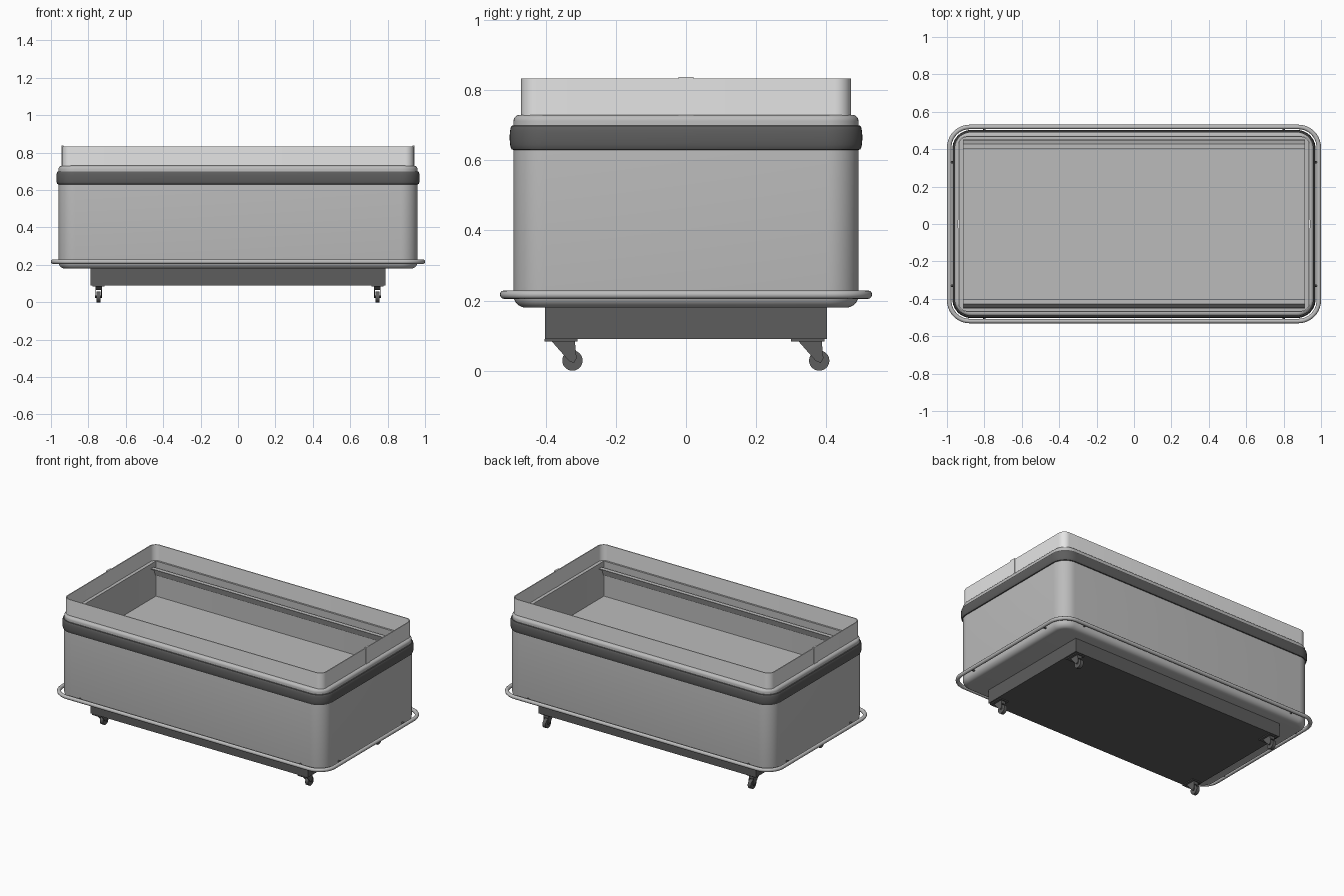
import bpy, bmesh, math
from mathutils import Matrix

if "Cube" in bpy.data.objects:
    bpy.data.objects.remove(bpy.data.objects["Cube"])


def material(name, r, g, b):
    m = bpy.data.materials.new(name)
    m.diffuse_color = (r, g, b, 1)
    m.use_nodes = True
    m.node_tree.nodes["Principled BSDF"].inputs["Base Color"].default_value = m.diffuse_color
    return m


BODY = material("body_grey", 0.50, 0.50, 0.50)
GLASS = material("pale_panel", 0.78, 0.78, 0.78)
DARK = material("dark_grey", 0.11, 0.11, 0.11)


def finish(name, bm, mat, smooth=True):
    bmesh.ops.recalc_face_normals(bm, faces=bm.faces)
    me = bpy.data.meshes.new(name)
    bm.to_mesh(me)
    bm.free()
    ob = bpy.data.objects.new(name, me)
    bpy.context.collection.objects.link(ob)
    me.materials.append(mat)
    if smooth:
        bpy.ops.object.select_all(action='DESELECT')
        ob.select_set(True)
        bpy.context.view_layer.objects.active = ob
        bpy.ops.object.shade_smooth_by_angle(angle=math.radians(35))
    return ob


def ring(bm, hx, hy, r, z, n=10):
    """Rounded rectangle of vertices at height z."""
    out = []
    for q, (sx, sy) in enumerate(((1, 1), (-1, 1), (-1, -1), (1, -1))):
        for i in range(n + 1):
            a = math.pi / 2 * (q + i / n)
            out.append(bm.verts.new((sx * (hx - r) + r * math.cos(a),
                                     sy * (hy - r) + r * math.sin(a), z)))
    return out


def loft(name, rings, mat, loop=False):
    """Skin rounded rectangles (hx, hy, r, z); closed loop or capped ends."""
    bm = bmesh.new()
    rs = [ring(bm, *p) for p in rings]
    for a, b in zip(rs, rs[1:] + (rs[:1] if loop else [])):
        for i in range(len(a)):
            j = (i + 1) % len(a)
            bm.faces.new((a[i], a[j], b[j], b[i]))
    if not loop:
        bm.faces.new(rs[0])
        bm.faces.new(rs[-1])
    return finish(name, bm, mat)


def box(name, x0, x1, y0, y1, z0, z1, mat):
    bm = bmesh.new()
    bmesh.ops.create_cube(bm, size=1, matrix=Matrix.Translation(
        ((x0 + x1) / 2, (y0 + y1) / 2, (z0 + z1) / 2))
        @ Matrix.Diagonal((x1 - x0, y1 - y0, z1 - z0, 1)))
    return finish(name, bm, mat, False)


def rod(name, centre, axis, r, length, mat, seg=12):
    bm = bmesh.new()
    rot = Matrix.Rotation(math.pi / 2, 4, 'Y' if axis == 'X' else 'X')
    bmesh.ops.create_cone(bm, cap_ends=True, segments=seg, radius1=r, radius2=r,
                          depth=length, matrix=Matrix.Translation(centre) @ rot)
    return finish(name, bm, mat)


def prism(name, profile, x0, x1, mat):
    """Extrude a (y, z) outline along x."""
    bm = bmesh.new()
    f = bm.faces.new([bm.verts.new((x0, y, z)) for y, z in profile])
    g = bmesh.ops.extrude_face_region(bm, geom=[f])['geom']
    bmesh.ops.translate(bm, vec=(x1 - x0, 0, 0),
                        verts=[v for v in g if isinstance(v, bmesh.types.BMVert)])
    return finish(name, bm, mat, False)


# Tub: rounded outer shell, rim, and recessed interior
X, Y, R = 0.96, 0.492, 0.09
prof = []
for i in range(7):
    a = math.pi / 2 * i / 6
    prof.append((0.035 * (1 - math.sin(a)), 0.18 + 0.035 * (1 - math.cos(a))))
for i in range(7):
    a = math.pi / 2 * i / 6
    prof.append((0.018 * (1 - math.cos(a)), 0.712 + 0.018 * math.sin(a)))
rings = [(X - d, Y - d, R - d, z) for d, z in prof]
rings += [(0.912, 0.452, 0.004, 0.73), (0.912, 0.452, 0.004, 0.50)]
loft("tub", rings, BODY)

# Dark bumper band around the top
pts = [(-0.008, 0.63)]
pts += [(0.011 * math.sin(math.pi * i / 10) ** 0.6, 0.665 - 0.035 * math.cos(math.pi * i / 10))
        for i in range(11)]
pts += [(-0.008, 0.70)]
loft("bumper_band", [(X + d, Y + d, R + d, z) for d, z in pts], DARK, True)

# Thin upright panels above the rim
loft("upper_panels", [(0.94 - d, 0.47 - d, 0.045 - d, z) for d, z in
                      ((0, 0.728), (0, 0.834), (0.006, 0.834), (0.006, 0.728))], GLASS, True)

# Tube rail around the bottom
loft("guard_rail", [(0.988 + d, 0.519 + d, 0.11 + d, z) for d, z in
                    ((0.012 * math.cos(k * math.pi / 6), 0.217 + 0.012 * math.sin(k * math.pi / 6))
                     for k in range(12))], BODY, True)

# Plinth
box("plinth", -0.788, 0.788, -0.402, 0.402, 0.09, 0.182, DARK)

for s in (-1, 1):
    # Joint strips on the end panels
    box("panel_joint", *sorted((s * 0.932, s * 0.944)), -0.021, 0.021, 0.729, 0.838, GLASS)
    # Leaning air guides with flange inside the long walls
    prism("air_guide", [(s * 0.40, 0.700), (s * 0.427, 0.700), (s * 0.449, 0.64),
                        (s * 0.445, 0.64), (s * 0.424, 0.696), (s * 0.40, 0.696)],
          -0.911, 0.911, BODY)
    for t in (-1, 1):
        # Rail brackets
        rod("rail_bracket", (s * 0.80, t * 0.503, 0.217), 'Y', 0.006, 0.04, DARK)
        rod("rail_bracket", (s * 0.97, t * 0.33, 0.217), 'X', 0.006, 0.04, DARK)
        # Casters, all trailing the same way
        cx, wy = s * 0.745, t * 0.352 + 0.028
        box("caster_plate", cx - 0.032, cx + 0.032, wy - 0.08, wy + 0.015, 0.084, 0.0905, DARK)
        for u in (-1, 1):
            prism("caster_fork", [(wy - 0.06, 0.085), (wy + 0.007, 0.085), (wy + 0.012, 0.035),
                                  (wy + 0.004, 0.022), (wy - 0.010, 0.028)],
                  cx + u * 0.013, cx + u * 0.017, DARK)
        prism("caster_neck", [(wy - 0.06, 0.085), (wy + 0.007, 0.085), (wy + 0.007, 0.065),
                              (wy - 0.038, 0.065)], cx - 0.014, cx + 0.014, DARK)
        rod("caster_wheel", (cx, wy, 0.029), 'X', 0.029, 0.022, DARK, 28)
        rod("caster_axle", (cx, wy, 0.030), 'X', 0.006, 0.038, DARK)
